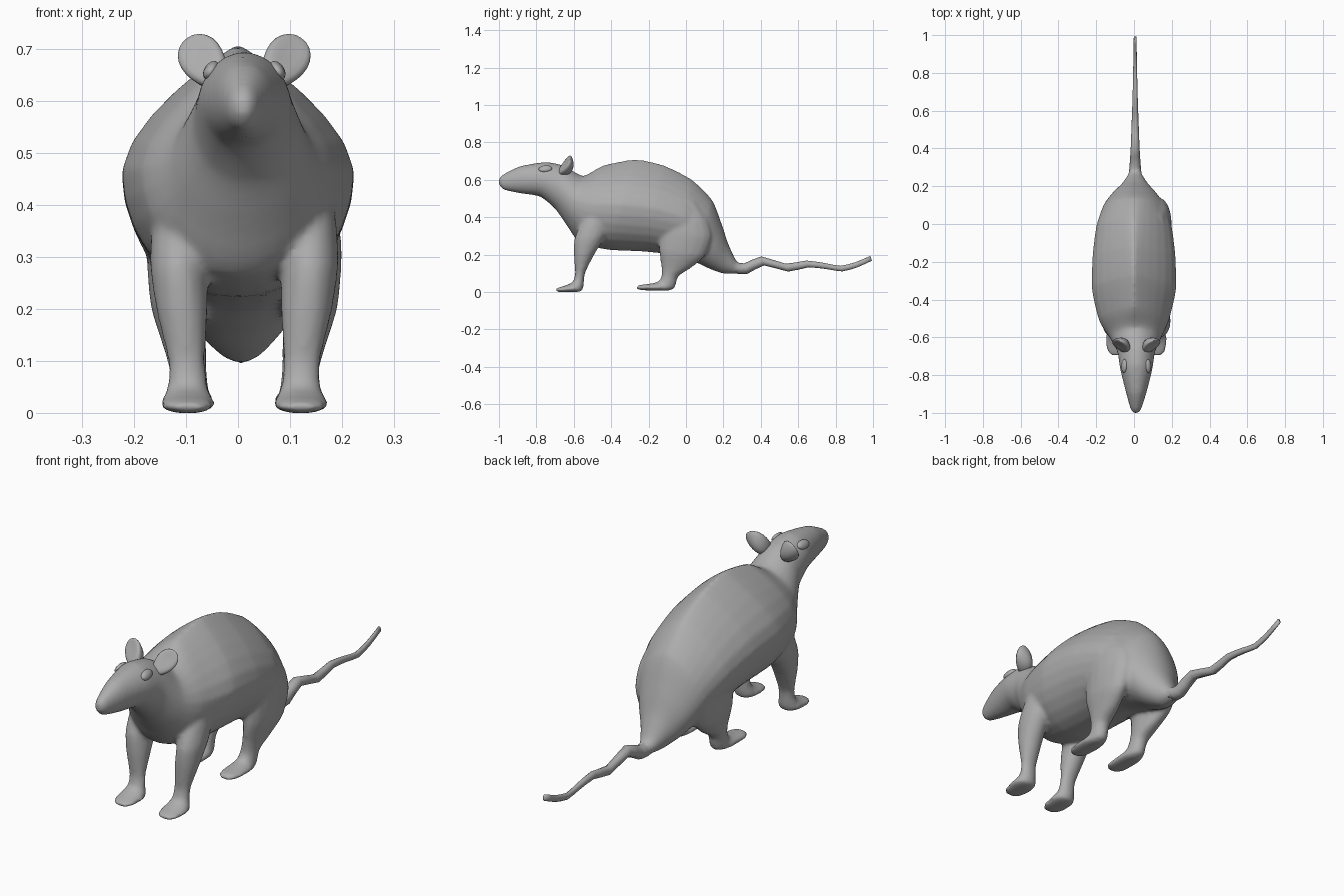
import bpy, bmesh, math
from mathutils import Vector, Matrix

if "Cube" in bpy.data.objects:
    bpy.data.objects.remove(bpy.data.objects["Cube"])

grey = bpy.data.materials.new("grey fur")
grey.diffuse_color = (0.42, 0.42, 0.42, 1)
grey.use_nodes = True
grey.node_tree.nodes["Principled BSDF"].inputs["Base Color"].default_value = grey.diffuse_color
MID = 0.012  # head and legs sit slightly off centre


def finish(name, bm):
    bmesh.ops.recalc_face_normals(bm, faces=bm.faces)
    me = bpy.data.meshes.new(name)
    bm.to_mesh(me)
    bm.free()
    me.materials.append(grey)
    for p in me.polygons:
        p.use_smooth = True
    ob = bpy.data.objects.new(name, me)
    bpy.context.collection.objects.link(ob)
    return ob


def refine(rings, steps=4, round_=0.6):
    """Insert rings along a curve that lies between straight and fully rounded."""
    out = []
    for i in range(len(rings) - 1):
        p0, p1 = rings[max(i - 1, 0)], rings[i]
        p2, p3 = rings[i + 1], rings[min(i + 2, len(rings) - 1)]
        for k in range(steps):
            t = k / steps
            ring = []
            for a, b, c, d in zip(p0, p1, p2, p3):
                curve = b + .5 * t * (c - a + t * (2 * a - 5 * b + 4 * c - d + t * (3 * (b - c) + d - a)))
                line = b + t * (c - b)
                ring.append(line + round_ * (curve - line))
            out.append(ring)
    return out + [list(rings[-1])]


def loft(bm, rings, sides=28):
    """Rings are (y, z) of the top edge, (y, z) of the bottom edge, centre x,
    half width and how far the upper half slopes to a ridge (0 = ellipse)."""
    loops = []
    for y0, z0, y1, z1, cx, hw, ridge in rings:
        a, b = Vector((cx, y0, z0)), Vector((cx, y1, z1))
        mid, half = (a + b) / 2, (a - b) / 2
        loop = []
        for i in range(sides):
            t = 2 * math.pi * i / sides
            s, c = math.sin(t), math.cos(t)
            if c > 0:
                slope = math.copysign(1 - c ** 1.6, s)
                s += ridge * (slope - s)
            loop.append(bm.verts.new(mid + half * c + Vector((hw * s, 0, 0))))
        loops.append(loop)
    for p, q in zip(loops, loops[1:]):
        for i in range(sides):
            j = (i + 1) % sides
            bm.faces.new((p[i], p[j], q[j], q[i]))
    bm.faces.new(loops[0])
    bm.faces.new(loops[-1])


# body with head and rump
bm = bmesh.new()
loft(bm, refine([
    (-1.00, .608, -1.00, .572, .01, .015, 0),
    (-.98, .628, -.975, .546, .01, .029, 0),
    (-.89, .672, -.89, .528, .012, .055, 0),
    (-.75, .695, -.78, .51, .012, .086, .05),
    (-.65, .675, -.70, .445, .012, .10, .1),
    (-.55, .62, -.64, .36, .008, .138, .25),
    (-.44, .678, -.57, .265, 0, .186, .75),
    (-.27, .710, -.42, .226, 0, .223, .95),
    (-.12, .679, -.22, .216, 0, .220, .9),
    (.03, .602, -.05, .195, 0, .200, .7),
    (.14, .492, .06, .155, 0, .162, .4),
    (.192, .36, .13, .122, .002, .118, .2),
    (.225, .26, .20, .098, .005, .07, 0),
    (.27, .165, .26, .098, .006, .036, 0),
    (.31, .15, .31, .10, .006, .029, 0)]))

# legs, left and right
front_leg = [
    (-.47, .50, -.36, .50, .11, .035),
    (-.555, .39, -.40, .40, .122, .052),
    (-.598, .28, -.43, .30, .126, .056),
    (-.60, .20, -.49, .20, .12, .050),
    (-.593, .10, -.54, .10, .111, .036),
    (-.605, .055, -.547, .035, .109, .040),
    (-.64, .037, -.56, .002, .109, .053),
    (-.675, .026, -.655, -.001, .109, .050),
    (-.698, .018, -.695, .001, .109, .026)]
hind_leg = [
    (-.07, .50, .06, .48, .10, .045),
    (-.125, .40, .12, .38, .117, .062),
    (-.145, .32, .14, .29, .122, .066),
    (-.145, .22, .10, .19, .128, .052),
    (-.132, .13, .03, .13, .115, .042),
    (-.132, .08, -.04, .085, .108, .036),
    (-.15, .055, -.06, .021, .105, .038),
    (-.19, .045, -.10, .007, .105, .048),
    (-.245, .038, -.22, .009, .105, .046),
    (-.265, .032, -.263, .013, .105, .024)]
for leg in (front_leg, hind_leg):
    for s in (-1, 1):
        loft(bm, refine([r[:4] + (MID + s * r[4], r[5], 0) for r in leg], 3), 16)
body = finish("body", bm)

# fuse legs into the body and soften the joins
fuse = body.modifiers.new("fuse", 'REMESH')
fuse.mode = 'VOXEL'
fuse.voxel_size = 0.009
fuse.use_smooth_shade = True
soft = body.modifiers.new("soften", 'SMOOTH')
soft.factor = 0.5
soft.iterations = 9

# wavy tail
bm = bmesh.new()
path = [(.26, .13, .032), (.32, .125, .028), (.41, .166, .024), (.54, .13, .021), (.65, .15, .018),
        (.75, .138, .016), (.83, .125, .015), (.91, .145, .014), (.99, .18, .013)]
loft(bm, refine([(y - r * .3, z + r, y + r * .3, z - r, .006, r * (1.25 - .7 * y), 0)
                 for y, z, r in path], 2), 8)
finish("tail", bm)

for s, side in ((-1, "left"), (1, "right")):
    # cupped ear: a ball widening upward, its rim pushed forward, thick at the root
    bm = bmesh.new()
    bmesh.ops.create_uvsphere(bm, u_segments=16, v_segments=12, radius=1)
    for v in bm.verts:
        x, y, z = v.co
        v.co = (x * (.042 + .008 * z), y * (.027 - .012 * z) - .018 * (x * x + z * z) + .012, z * .064)
    turn = Matrix.Rotation(s * .6, 4, 'Y') @ Matrix.Rotation(-.5, 4, 'X')
    bm.transform(Matrix.Translation((MID + s * .076, -.639, .673)) @ turn)
    finish(side + "_ear", bm)

    # almond eye lying against the side of the head
    bm = bmesh.new()
    bmesh.ops.create_uvsphere(bm, u_segments=12, v_segments=8, radius=1)
    bm.transform(Matrix.Translation((MID + s * .064, -.752, .659))
                 @ Matrix.Rotation(-s * .6, 4, 'Y') @ Matrix.Rotation(.1, 4, 'X')
                 @ Matrix.Diagonal((.013, .037, .020, 1)))
    finish(side + "_eye", bm)
